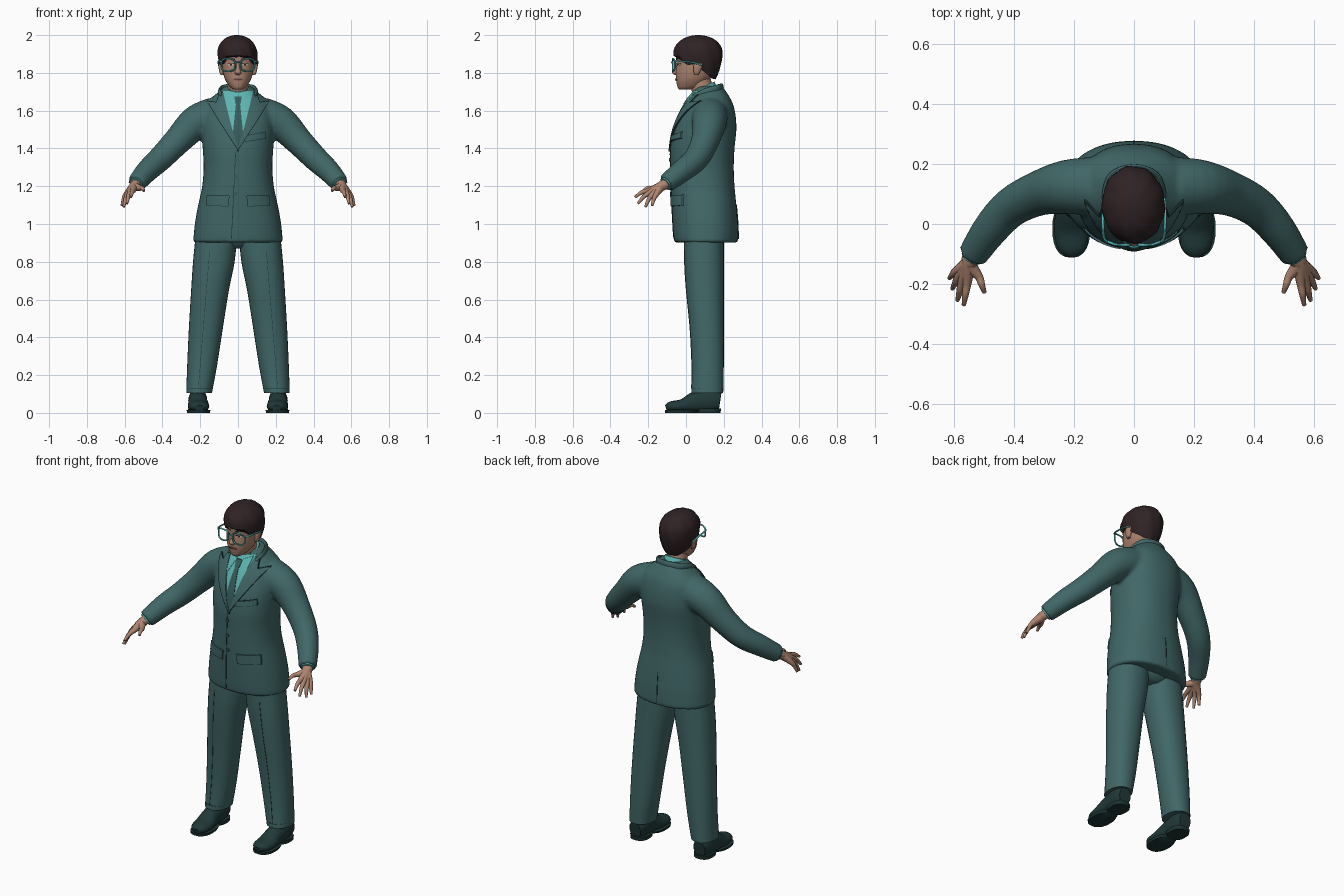
import bpy, bmesh, math
from mathutils import Vector
from mathutils.bvhtree import BVHTree

if "Cube" in bpy.data.objects:
    bpy.data.objects.remove(bpy.data.objects["Cube"])


def material(name, *rgb):
    m = bpy.data.materials.new(name)
    m.use_nodes = True
    m.diffuse_color = (*rgb, 1)
    m.node_tree.nodes["Principled BSDF"].inputs["Base Color"].default_value = (*rgb, 1)
    return m


SUIT = material("suit teal", .053, .135, .135)
SHIRT = material("shirt aqua", .11, .46, .44)
SKIN = material("skin", .42, .235, .16)
HAIR = material("dark hair", .028, .016, .018)
SHOE = material("shoe leather", .015, .04, .04)
FRAME = material("glasses aqua", .09, .48, .48)
TIE = material("tie teal", .037, .105, .105)
SEAM = material("dark seam", .012, .034, .034)
LIP = material("lips", .3, .13, .1)
WHITE = material("eye white", .55, .5, .46)


def smooth(rows, k=4):
    """Catmull-Rom interpolation of rows of any length."""
    out = []
    for i in range(len(rows) - 1):
        a, b, c, d = (rows[max(0, min(len(rows) - 1, i + o))] for o in (-1, 0, 1, 2))
        for s in range(k):
            t = s / k
            out.append([q + .5 * t * (r - p + t * (2 * p - 5 * q + 4 * r - u + t * (3 * (q - r) + u - p)))
                        for p, q, r, u in zip(a, b, c, d)])
    return out + [list(rows[-1])]


def loft(rows, n=32, power=2.2):
    """Upright rings from rows of z, centre x, half width, front y, back y."""
    def se(v):
        return math.copysign(abs(v) ** (2 / power), v)
    angles = [math.tau * i / n for i in range(n)]
    return [[Vector((x + w * se(math.cos(a)), (f + b) / 2 + (b - f) / 2 * se(math.sin(a)), z))
             for a in angles] for z, x, w, f, b in smooth(rows)]


def tube(rows, n=14, ref=(0, 0, 1), k=4):
    """Rings along a path, rows of x, y, z, radius and optional second radius."""
    rows = smooth(rows, k)
    pts = [Vector(r[:3]) for r in rows]
    rings = []
    for i, (p, r) in enumerate(zip(pts, rows)):
        t = (pts[min(i + 1, len(pts) - 1)] - pts[max(i - 1, 0)]).normalized()
        side = t.cross(Vector(ref)).normalized()
        up = side.cross(t)
        rings.append([p + side * r[3] * math.cos(math.tau * j / n) + up * r[-1] * math.sin(math.tau * j / n)
                      for j in range(n)])
    return rings


def finish(name, mat, bm, soft=True):
    bmesh.ops.recalc_face_normals(bm, faces=bm.faces)
    me = bpy.data.meshes.new(name)
    bm.to_mesh(me)
    bm.free()
    me.materials.append(mat)
    ob = bpy.data.objects.new(name, me)
    bpy.context.collection.objects.link(ob)
    if soft:
        bpy.ops.object.select_all(action='DESELECT')
        ob.select_set(True)
        bpy.context.view_layer.objects.active = ob
        bpy.ops.object.shade_smooth_by_angle(angle=math.radians(45))
    return ob


def build(name, mat, *parts):
    """One object from one or more stacks of rings, each closed at both ends."""
    bm = bmesh.new()
    for rings in parts:
        vs = [[bm.verts.new(p) for p in ring] for ring in rings]
        n = len(vs[0])
        for a, b in zip(vs, vs[1:]):
            for i in range(n):
                bm.faces.new((a[i], a[(i + 1) % n], b[(i + 1) % n], b[i]))
        bm.faces.new(vs[0])
        bm.faces.new(vs[-1])
    return finish(name, mat, bm)


def flip(rows, s):
    return [(r[0] * s, *r[1:]) for r in rows]


def plate(name, mat, outline, tree, thick=.005, d=1):
    """Thin sheet with an x-z outline, laid on the front (d=1) or back (d=-1) of a surface."""
    bm = bmesh.new()
    bm.faces.new([bm.verts.new((x, 0, z)) for x, z in outline])
    for axis in (0, 1):
        vals = [p[axis] for p in outline]
        no = (1, 0, 0) if axis == 0 else (0, 0, 1)
        c = min(vals) + .015
        while c < max(vals):
            bmesh.ops.bisect_plane(bm, geom=bm.verts[:] + bm.edges[:] + bm.faces[:],
                                   plane_co=Vector(no) * c, plane_no=no)
            c += .015
    missed = []
    for v in bm.verts:
        hit = tree.ray_cast(Vector((v.co.x, -d, v.co.z)), Vector((0, d, 0)))[0]
        if hit:
            v.co = hit
        else:
            missed.append(v)
    bmesh.ops.delete(bm, geom=missed, context='VERTS')
    ext = bmesh.ops.extrude_face_region(bm, geom=bm.faces[:])["geom"]
    for v in ext:
        if isinstance(v, bmesh.types.BMVert):
            v.co.y -= d * thick
    return finish(name, mat, bm, False)


def line(name, a, b, tree, thick=.003, w=.0016, d=1, mat=SEAM):
    a, b = Vector(a), Vector(b)
    n = Vector((a.y - b.y, b.x - a.x)).normalized() * w
    return plate(name, mat, [a + n, b + n, b - n, a - n], tree, thick, d)


def disc(x, z, rx, rz, n=12):
    return [(x + rx * math.cos(math.tau * i / n), z + rz * math.sin(math.tau * i / n)) for i in range(n)]


def surface(ob):
    bpy.context.view_layer.update()
    return BVHTree.FromObject(ob, bpy.context.evaluated_depsgraph_get())


# Jacket: torso and sleeves blended into one skin
torso = loft([(.902, 0, .238, -.063, .277), (.95, 0, .234, -.068, .277), (1.02, 0, .226, -.072, .274),
              (1.1, 0, .211, -.076, .267),
              (1.2, 0, .19, -.08, .257), (1.3, 0, .182, -.082, .253), (1.4, 0, .187, -.083, .257),
              (1.5, 0, .193, -.067, .267), (1.58, 0, .188, -.037, .262), (1.64, 0, .17, -.003, .247),
              (1.69, 0, .115, .03, .22), (1.73, 0, .07, .05, .19)], 40)
ARM = [(.13, .125, 1.572, .099), (.225, .123, 1.535, .091), (.32, .101, 1.44, .075), (.41, .055, 1.347, .067),
       (.48, -.02, 1.282, .06), (.538, -.105, 1.215, .05)]
jacket = build("jacket", SUIT, torso, *[tube(flip(ARM, s), 20) for s in (1, -1)])
rm = jacket.modifiers.new("blend", 'REMESH')
rm.mode = 'VOXEL'
rm.voxel_size = .01
rm.use_smooth_shade = True
sm = jacket.modifiers.new("soften", 'SMOOTH')
sm.factor = .5
sm.iterations = 5
body = surface(jacket)

# Shirt front, tie, lapels and jacket details
plate("shirt_front", SHIRT, [(-.08, 1.705), (.08, 1.705), (.035, 1.5), (0, 1.4), (-.035, 1.5)], body, .003)
plate("tie_blade", TIE, [(-.011, 1.64), (.011, 1.64), (.028, 1.47), (.005, 1.4), (-.005, 1.4), (-.028, 1.47)], body, .006)
plate("tie_knot", TIE, [(-.02, 1.675), (.02, 1.675), (.013, 1.635), (-.013, 1.635)], body, .009)
for s, side in ((1, "left"), (-1, "right")):
    plate(side + "_collar_wing", SHIRT, flip([(.016, 1.678), (.07, 1.7), (.058, 1.59)], s), body, .007)
    edge = [(-.005, 1.385), (.09, 1.53), (.165, 1.652), (.115, 1.645), (.098, 1.695)]
    plate(side + "_lapel", SUIT, flip(edge + [(.078, 1.695), (.058, 1.61), (.03, 1.5)], s), body, .0085)
    for a, b in zip(edge, edge[1:]):
        line(side + "_lapel_edge", *flip([a, b], s), body, .009)
    plate(side + "_pocket_flap", SUIT, flip([(.045, 1.15), (.165, 1.155), (.17, 1.1), (.05, 1.095)], s), body, .009)
    line(side + "_pocket_bottom", *flip([(.05, 1.094), (.17, 1.099)], s), body, .007)
plate("breast_pocket", SUIT, [(.035, 1.465), (.145, 1.485), (.148, 1.455), (.038, 1.438)], body, .008)
line("breast_pocket_top", (.035, 1.467), (.145, 1.487), body)
line("breast_pocket_bottom", (.038, 1.436), (.148, 1.453), body)
line("front_opening", (-.012, 1.385), (-.035, .92), body)
line("back_vent", (0, 1.1), (0, .92), body, d=-1)
for z in (1.34, 1.25, 1.16):
    plate("button", TIE, disc(-.012, z, .01, .01), body, .007)
COLLAR = [(.088, .045, 1.672, .009, .014), (.097, .1, 1.695, .01, .022), (.073, .165, 1.714, .01, .024),
          (0, .19, 1.721, .01, .024)]
build("jacket_collar", SUIT, tube(COLLAR + flip(COLLAR[-2::-1], -1)))

# Neck and shirt collar
build("neck", SKIN, tube([(0, .12, 1.62, .058), (0, .085, 1.72, .057), (0, .07, 1.79, .055)], 24, (1, 0, 0)))
build("shirt_collar", SHIRT, tube([(0, .128, 1.64, .074), (0, .09, 1.728, .065)], 28, (1, 0, 0)))

# Head, nose and ears
head = build("head", SKIN, loft([(1.712, 0, .024, -.035, .03), (1.725, 0, .043, -.045, .08),
                                 (1.76, 0, .066, -.052, .12), (1.8, 0, .079, -.054, .15),
                                 (1.85, 0, .085, -.05, .16), (1.9, 0, .085, -.05, .165),
                                 (1.95, 0, .065, -.02, .14), (1.975, 0, .035, .02, .1)]))
build("nose", SKIN, loft([(1.855, 0, .008, -.05, -.02), (1.825, 0, .011, -.061, -.02), (1.803, 0, .018, -.074, -.02),
                          (1.79, 0, .013, -.062, -.02)], 16))
face = surface(head)
for s, side in ((1, "left"), (-1, "right")):
    build(side + "_ear", SKIN, loft([(1.79, s * .084, .008, .045, .065), (1.805, s * .088, .011, .04, .075),
                                     (1.84, s * .092, .012, .04, .088), (1.857, s * .09, .008, .05, .08)], 14))
    plate(side + "_eye", WHITE, disc(s * .038, 1.843, .015, .005), face, .002)
    plate(side + "_iris", HAIR, disc(s * .037, 1.843, .006, .005), face, .003)
    line(side + "_eyelid", *flip([(.02, 1.848), (.056, 1.848)], s), face, .004, .0012, mat=HAIR)
    plate(side + "_eyebrow", HAIR, flip([(.016, 1.868), (.04, 1.874), (.066, 1.868), (.04, 1.88), (.017, 1.875)], s),
          face, .004)
plate("mouth", LIP, disc(0, 1.765, .026, .008), face, .004)
line("mouth_line", (-.024, 1.766), (.024, 1.766), face, .005, .001, mat=HAIR)

# Hair cap with a hairline that drops from the fringe to the nape
HAIRLINE = [(0, 1.892), (40, 1.887), (62, 1.84), (85, 1.85), (110, 1.8), (140, 1.77), (181, 1.765)]


def hairline(deg):
    for (a, p), (b, q) in zip(HAIRLINE, HAIRLINE[1:]):
        if a <= deg < b:
            return p + (q - p) * (deg - a) / (b - a)


rings = []
for j in range(17):
    f = min(math.sin(j / 16 * math.pi / 2), .999)
    ring = []
    for i in range(56):
        a = math.tau * i / 56
        low = hairline(abs(math.degrees(a if a <= math.pi else a - math.tau)))
        z = low + (2 - low) * f
        h = (z - 1.9) / .1
        r = (1 - h ** 2.1) ** (1 / 2.1) if h > 0 else 1 - .16 * h * h
        r *= 1 + .02 * math.sin(9 * a + 5 * f)
        ring.append(Vector((.105 * r * math.sin(a) - .006 * f, .064 - .129 * r * math.cos(a), z)))
    rings.append(ring)
build("hair", HAIR, rings)

# Glasses
wires = [tube([(-.016, -.074, 1.852, .0035), (0, -.077, 1.858, .0035), (.016, -.074, 1.852, .0035)], 8)]
for s in (1, -1):
    rim = []
    for i in range(25):
        c, q = math.cos(math.tau * i / 24), math.sin(math.tau * i / 24)
        rim.append((s * (.052 + .037 * math.copysign(abs(c) ** .7, c)), -.07 + .012 * max(c, 0),
                    1.842 + .033 * math.copysign(abs(q) ** .7, q), .0045))
    wires.append(tube(rim, 8, (0, 1, 0), 1))
    wires.append(tube(flip([(.088, -.06, 1.86, .0045), (.101, -.04, 1.862, .0045), (.104, .03, 1.856, .0045),
                            (.102, .085, 1.84, .004)], s), 8))
build("glasses", FRAME, *wires)

# Hands, cuffs, legs and shoes
KNUCKLES = {"index": ((.556, -.2, 1.176), (.567, -.27, 1.142)), "middle": ((.573, -.195, 1.164), (.588, -.254, 1.108)),
            "ring": ((.585, -.178, 1.156), (.605, -.215, 1.09)), "little": ((.594, -.158, 1.155), (.615, -.18, 1.098)),
            "thumb": ((.517, -.175, 1.19), (.498, -.228, 1.175))}
for s, side in ((1, "left"), (-1, "right")):
    fingers = []
    for base, tip in KNUCKLES.values():
        mid = [(p + q) / 2 for p, q in zip(base, tip)]
        mid[2] += .008
        fingers.append(tube(flip([(.53, -.09, 1.222, .026), (.55, -.13, 1.2, .026), (*base, .0145), (*mid, .0112),
                                  (*tip, .007)], s), 10))
    build(side + "_hand", SKIN, *fingers)
    build(side + "_cuff", SHIRT, tube(flip([(.53, -.093, 1.224, .038), (.541, -.11, 1.211, .037)], s), 18))
    leg = build(side + "_trouser_leg", SUIT, loft([(.96, s * .112, .11, -.012, .2), (.8, s * .128, .11, -.01, .2),
                                                   (.65, s * .148, .1, 0, .2), (.45, s * .17, .09, .02, .2),
                                                   (.25, s * .19, .079, .03, .2), (.105, s * .206, .068, .028, .197)]))
    cloth = surface(leg)
    line(side + "_trouser_crease", *flip([(.15, .86), (.21, .13)], s), cloth, .002, .001)
    line(side + "_trouser_hem", *flip([(.145, .13), (.268, .13)], s), cloth, .002, .001)
    shoe = build(side + "_shoe", SHOE, tube(flip([(.214, .18, .06, .038, .05), (.213, .13, .065, .05, .065),
                                                  (.212, .05, .055, .05, .058), (.209, -.02, .037, .057, .036),
                                                  (.205, -.08, .033, .048, .028), (.204, -.106, .026, .022, .016)], s), 20))
    for v in shoe.data.vertices:
        v.co.z = max(v.co.z, .012)
    build(side + "_sole", SEAM, loft([(0, s * .209, .06, -.11, .06), (.014, s * .209, .063, -.112, .08)], 28, 2.4),
          loft([(0, s * .212, .052, .06, .183), (.022, s * .212, .054, .055, .185)], 28, 2.6))
build("trouser_seat", SUIT, loft([(.87, 0, .06, .05, .17), (.9, 0, .14, .02, .197), (.95, 0, .2, 0, .2)]))
